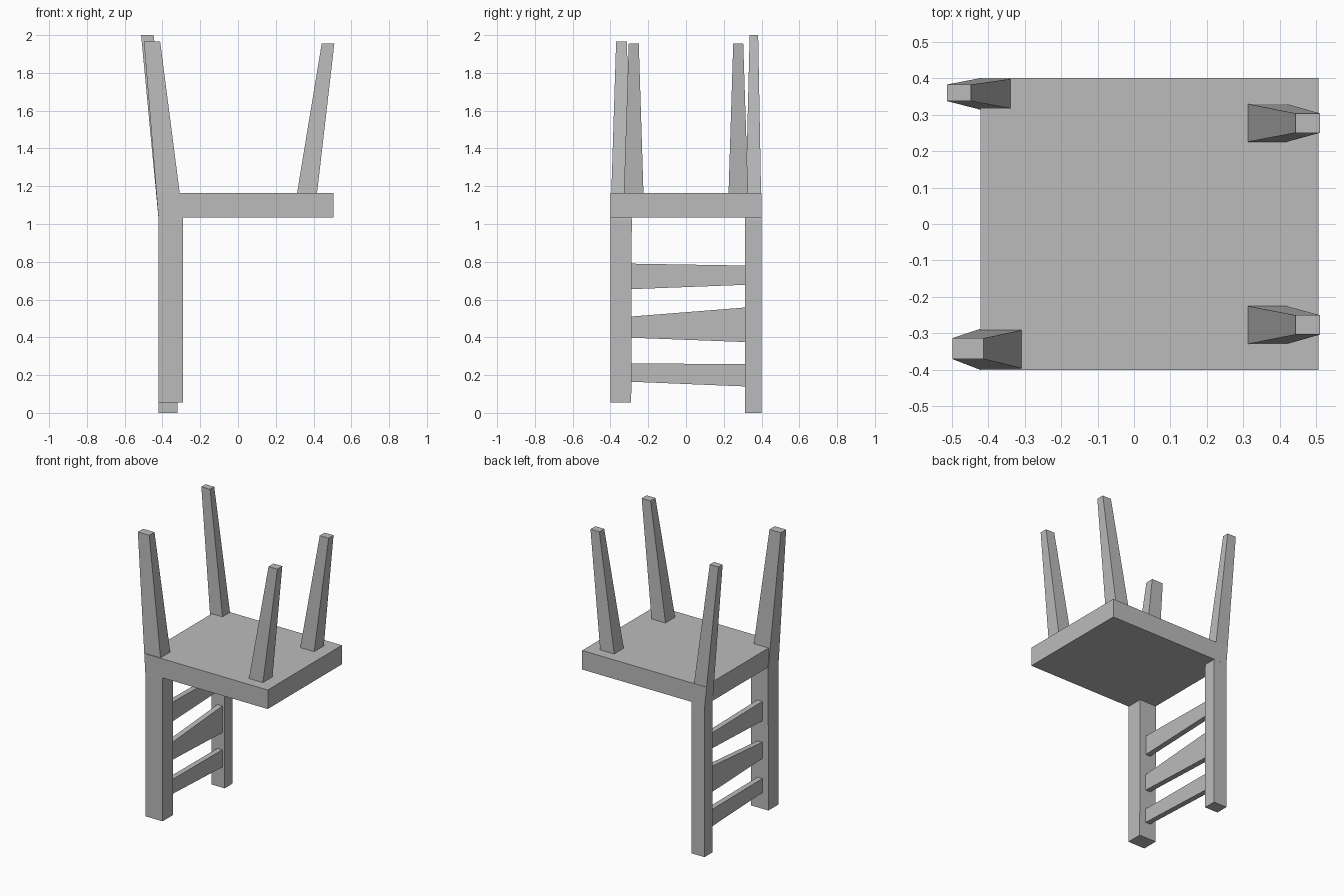
import bpy
import bmesh

cube = bpy.data.objects.get("Cube")
if cube:
    bpy.data.objects.remove(cube, do_unlink=True)

# Single plain grey
grey = bpy.data.materials.new("plain_grey")
grey.use_nodes = True
grey.diffuse_color = (0.5, 0.5, 0.5, 1)
bsdf = next(n for n in grey.node_tree.nodes if n.type == 'BSDF_PRINCIPLED')
bsdf.inputs["Base Color"].default_value = (0.5, 0.5, 0.5, 1)


def loft(name, rings):
    """Join successive rings of four points into a closed, flat-faced bar."""
    bm = bmesh.new()
    loops = [[bm.verts.new(p) for p in ring] for ring in rings]
    for a, b in zip(loops, loops[1:]):
        for i in range(4):
            j = (i + 1) % 4
            bm.faces.new((a[i], a[j], b[j], b[i]))
    bm.faces.new(loops[0])
    bm.faces.new(loops[-1])
    bmesh.ops.recalc_face_normals(bm, faces=bm.faces)
    mesh = bpy.data.meshes.new(name)
    bm.to_mesh(mesh)
    bm.free()
    mesh.materials.append(grey)
    obj = bpy.data.objects.new(name, mesh)
    bpy.context.collection.objects.link(obj)
    return obj


def level(z, x0, x1, y0, y1):
    """Horizontal rectangle at height z."""
    return [(x0, y0, z), (x1, y0, z), (x1, y1, z), (x0, y1, z)]


# Seat slab (the chair stands upside down on its back posts)
loft("seat", [level(1.035, -0.42, 0.505, -0.4, 0.4),
              level(1.165, -0.42, 0.505, -0.4, 0.4)])

# Back posts, each running on into a raked, tapered rear leg
loft("back_post_thick", [level(0.055, -0.42, -0.29, -0.4, -0.29),
                         level(1.02, -0.42, -0.29, -0.4, -0.287),
                         level(1.965, -0.498, -0.412, -0.37, -0.313)])
loft("back_post_thin", [level(0.0, -0.42, -0.32, 0.313, 0.4),
                        level(1.02, -0.42, -0.32, 0.313, 0.4),
                        level(2.0, -0.513, -0.447, 0.337, 0.382)])

# Front legs, mirrored across y
for side, label in ((1, "a"), (-1, "b")):
    loft("front_leg_" + label,
         [level(1.16, 0.312, 0.418, side * 0.225, side * 0.329),
          level(1.955, 0.443, 0.51, side * 0.25, side * 0.303)])

# Uneven back slats: low and high edge at each post
slats = {"lower": (0.165, 0.262, 0.14, 0.258),
         "middle": (0.398, 0.51, 0.375, 0.558),
         "upper": (0.655, 0.79, 0.678, 0.78)}
X0, X1 = -0.375, -0.338
for label, (a0, a1, b0, b1) in slats.items():
    loft("back_slat_" + label,
         [[(X0, y, lo), (X1, y, lo), (X1, y, hi), (X0, y, hi)]
          for y, lo, hi in ((-0.292, a0, a1), (0.315, b0, b1))])
